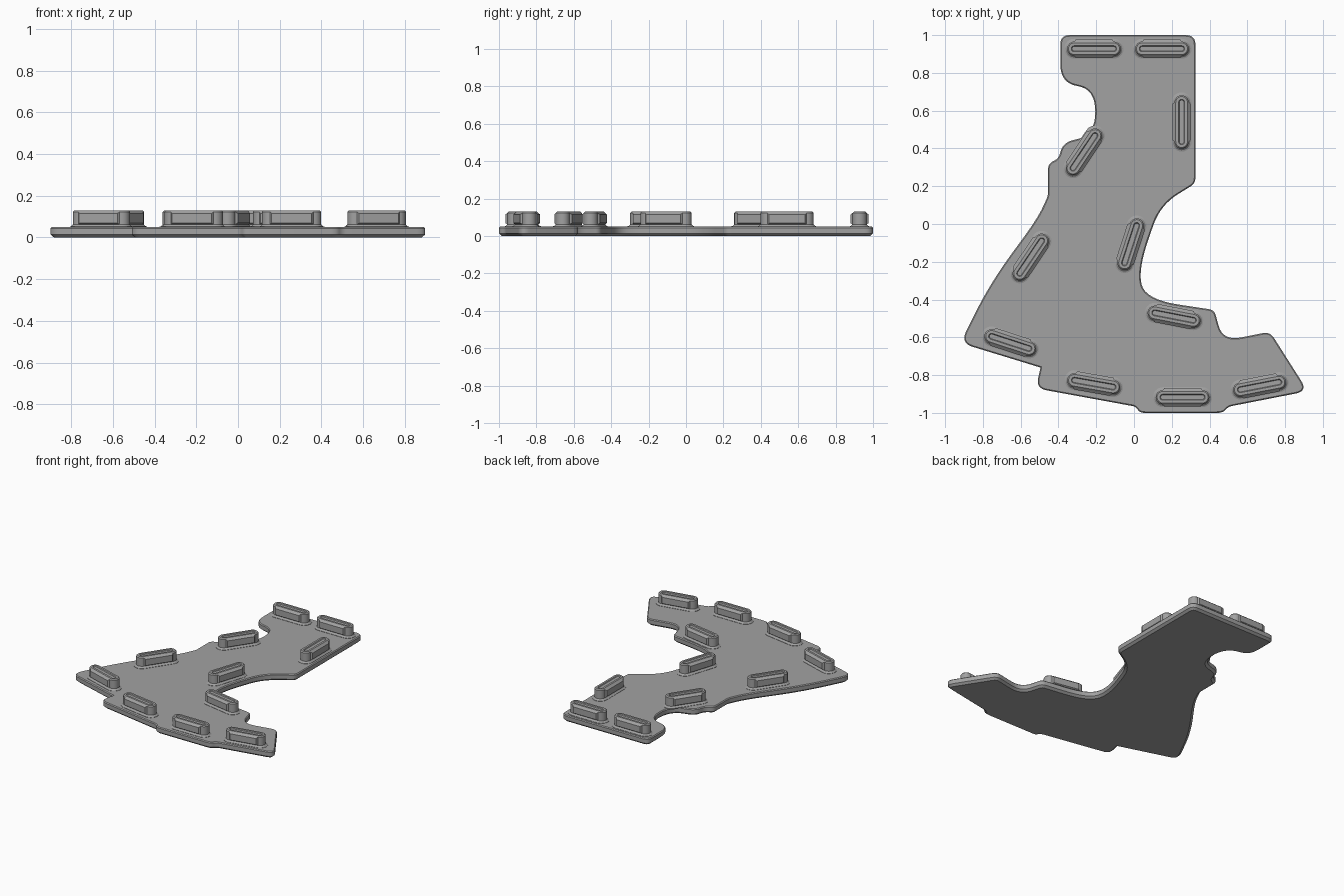
import bpy, bmesh, math
from mathutils import Vector

if "Cube" in bpy.data.objects:
    bpy.data.objects.remove(bpy.data.objects["Cube"])

grey = bpy.data.materials.new("dark_grey")
grey.diffuse_color = (0.36, 0.36, 0.36, 1)
grey.use_nodes = True
grey.node_tree.nodes["Principled BSDF"].inputs["Base Color"].default_value = grey.diffuse_color


def rounded_outline(corners, steps=8):
    """Blend each corner (x, y, cut distance) into a smooth curve."""
    pts = []
    n = len(corners)
    for i, (x, y, cut) in enumerate(corners):
        p = Vector((x, y))
        a, b = Vector(corners[i - 1][:2]), Vector(corners[(i + 1) % n][:2])
        if cut == 0:
            new = [p]
        else:
            s = p + (a - p).normalized() * min(cut, (a - p).length / 2)
            e = p + (b - p).normalized() * min(cut, (b - p).length / 2)
            new = [s * (1 - t) ** 2 + p * 2 * t * (1 - t) + e * t * t
                   for t in (k / steps for k in range(steps + 1))]
        for q in new:
            if not pts or (q - pts[-1]).length > 0.001:
                pts.append(q)
    return pts


def inset(pts, d):
    """Move a clockwise outline inward by d."""
    out = []
    for i, p in enumerate(pts):
        u = (p - pts[i - 1]).normalized()
        v = (pts[(i + 1) % len(pts)] - p).normalized()
        n1, n2 = Vector((u.y, -u.x)), Vector((v.y, -v.x))
        out.append(p + (n1 + n2) * d / (1 + n1.dot(n2)))
    return out


def loft(bm, rings):
    """Skin (outline, z) rings and cap both ends."""
    loops = [[bm.verts.new((p.x, p.y, z)) for p in pts] for pts, z in rings]
    for lo, hi in zip(loops, loops[1:]):
        for i in range(len(lo)):
            bm.faces.new((lo[i - 1], lo[i], hi[i], hi[i - 1]))
    bm.faces.new(loops[0])
    bm.faces.new(loops[-1])
    bmesh.ops.recalc_face_normals(bm, faces=bm.faces)


def finish_mesh(bm, name):
    mesh = bpy.data.meshes.new(name)
    bm.to_mesh(mesh)
    bm.free()
    mesh.materials.append(grey)
    return mesh


def add_object(name, mesh):
    ob = bpy.data.objects.new(name, mesh)
    bpy.context.collection.objects.link(ob)
    return ob


def smooth(ob):
    bpy.ops.object.select_all(action='DESELECT')
    ob.select_set(True)
    bpy.context.view_layer.objects.active = ob
    bpy.ops.object.shade_smooth_by_angle(angle=math.radians(25))


# Base plate, clockwise from the top left corner
corners = [
    (-0.39, 1.0, .05), (0.325, 1.0, .05), (0.325, 0.215, .03),
    (0.14, 0.10, .11), (0.02, -0.24, .3), (0.06, -0.40, .18),
    (0.425, -0.455, .03), (0.47, -0.62, .1), (0.72, -0.57, .04),
    (0.92, -0.885, .065), (0.5, -0.967, .02), (0.47, -1.0, .03),
    (0.03, -1.0, .03), (0.01, -0.967, .02), (-0.52, -0.87, .06),
    (-0.495, -0.76, 0), (-0.92, -0.63, .07), (-0.76, -0.31, .2),
    (-0.51, 0.03, .15), (-0.455, 0.15, .02), (-0.455, 0.32, .03),
    (-0.40, 0.345, .03), (-0.375, 0.43, .05), (-0.205, 0.475, .14),
    (-0.205, 0.715, .14), (-0.39, 0.745, .1),
]
outline = rounded_outline(corners)
bm = bmesh.new()
loft(bm, [(inset(outline, d), z) for d, z in
          ((.016, 0), (0, .014), (0, .044), (.006, .05))])
smooth(add_object("base_plate", finish_mesh(bm, "base_plate")))


# Capsule-shaped pad with a flared foot, raised side ribs and a top groove
def capsule(r, half=0.104, steps=12):
    pts = []
    for side in (1, -1):
        for k in range(steps + 1):
            a = math.radians(90 * side) - math.pi * k / steps
            pts.append(Vector((side * half + r * math.cos(a), r * math.sin(a))))
    return pts


bm = bmesh.new()
loft(bm, [(capsule(r), z) for r, z in
          ((.053, .045), (.053, .052), (.046, .054), (.038, .062),
           (.038, .123), (.031, .13), (.016, .13), (.012, .124))])
walls = [f for f in bm.faces
         if abs(f.normal.y) > .99 and f.calc_area() > .006]
bmesh.ops.inset_individual(bm, faces=walls, thickness=.011, depth=.011)
pad_mesh = finish_mesh(bm, "pad")

# Pads: x, y, angle
pads = [
    (-.212, .928, 0), (.148, .928, 0), (.252, .54, 90), (-.265, .382, 56),
    (-.018, -.107, 72), (-.547, -.175, 56), (.212, -.49, -11),
    (-.655, -.627, -18), (-.213, -.845, -10), (.257, -.917, 0),
    (.665, -.857, 11),
]
for i, (x, y, angle) in enumerate(pads):
    ob = add_object(f"pad_{i + 1}", pad_mesh)
    ob.location = (x, y, 0)
    ob.rotation_euler.z = math.radians(angle)
    if i == 0:
        smooth(ob)
